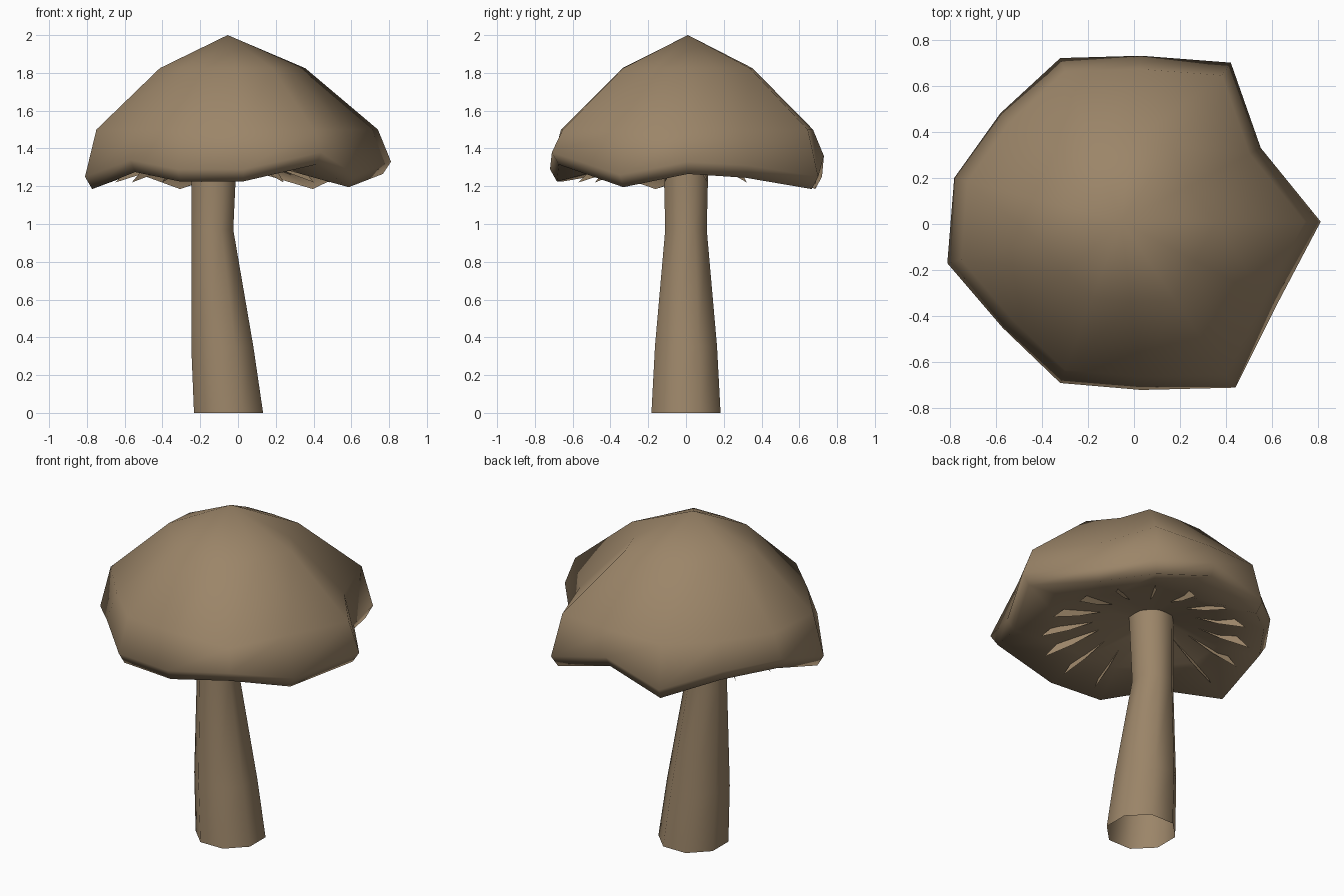
import bpy
import math
from mathutils import Vector

default_cube = bpy.data.objects.get("Cube")
if default_cube:
    bpy.data.objects.remove(default_cube, do_unlink=True)

# One earthy brown for the whole mushroom
brown = bpy.data.materials.new("earthy_brown")
brown.use_nodes = True
colour = (0.33, 0.235, 0.14, 1)
brown.diffuse_color = colour
shader = brown.node_tree.nodes["Principled BSDF"]
shader.inputs["Base Color"].default_value = colour
shader.inputs["Roughness"].default_value = 0.9


def make_object(name, verts, faces):
    mesh = bpy.data.meshes.new(name)
    mesh.from_pydata(verts, [], faces)
    mesh.materials.append(brown)
    mesh.update()
    for polygon in mesh.polygons:
        polygon.use_smooth = True
    obj = bpy.data.objects.new(name, mesh)
    bpy.context.collection.objects.link(obj)
    return obj


def bridge_rings(rings):
    """Join equal-length rings into a list of vertices and quad faces."""
    count = len(rings[0])
    verts = [point for ring in rings for point in ring]
    faces = []
    for level in range(len(rings) - 1):
        low, high = level * count, (level + 1) * count
        for i in range(count):
            j = (i + 1) % count
            faces.append((low + i, low + j, high + j, high + i))
    return verts, faces


def circle(centre, radius, height, sides, turn=0.0):
    return [Vector((centre + radius * math.cos(turn + math.tau * i / sides),
                    radius * math.sin(turn + math.tau * i / sides), height))
            for i in range(sides)]


# Wavy outer rim of the cap, counter-clockwise from the pointed left side
rim = [Vector(p) for p in (
    (.81, .01, 1.33), (.55, .33, 1.31), (.42, .7, 1.25), (.03, .73, 1.36),
    (-.32, .72, 1.25), (-.58, .48, 1.34), (-.78, .2, 1.36),
    (-.81, -.17, 1.25), (-.57, -.45, 1.34), (-.32, -.69, 1.29),
    (.03, -.72, 1.29), (.44, -.71, 1.38), (.62, -.35, 1.26))]
apex = Vector((-.055, .01, 2))


def scaled_rim(scale, height=None, drop=0.0):
    ring = []
    for point in rim:
        moved = apex.lerp(point, scale)
        moved.z = point.z - drop if height is None else height
        ring.append(moved)
    return ring


# Cap: hollow underside, turned lip, then the dome up to its peak
stem_hole = [Vector((-.125 + .1 * math.cos(a), .1 * math.sin(a), 1.38))
             for a in (math.atan2(p.y, p.x) for p in rim)]
cap_rings = [
    stem_hole,
    scaled_rim(.6, height=1.29),
    scaled_rim(.95, drop=.065),
    rim,
    scaled_rim(.92, height=1.5),
    scaled_rim(.475, height=1.825),
]
cap_verts, cap_faces = bridge_rings(cap_rings)
cap_verts.append(apex)
top = len(cap_verts) - 1
first = top - len(rim)
for i in range(len(rim)):
    cap_faces.append((first + i, first + (i + 1) % len(rim), top))
make_object("cap", cap_verts, cap_faces)

# Gills: thin fins just breaking through the underside
gill_verts, gill_faces = [], []
gill_count = 16
for i in range(gill_count):
    angle = math.tau * (i + .5) / gill_count
    outward = Vector((math.cos(angle), math.sin(angle), 0))
    base = Vector((-.08, 0, 0))
    start = len(gill_verts)
    for radius, height in ((.2, 1.37), (.42, 1.27), (.58, 1.22), (.5, 1.3)):
        gill_verts.append(base + outward * radius + Vector((0, 0, height)))
    gill_faces.append(tuple(range(start, start + 4)))
make_object("gills", gill_verts, gill_faces)

# Stem: leaning tapered tube, open at the foot
stem_rings = [circle(centre, radius, height, 8, math.pi / 8)
              for centre, radius, height in (
                  (-.05, .198, 0), (-.083, .178, .35),
                  (-.135, .119, .97), (-.125, .13, 1.4))]
make_object("stem", *bridge_rings(stem_rings))
